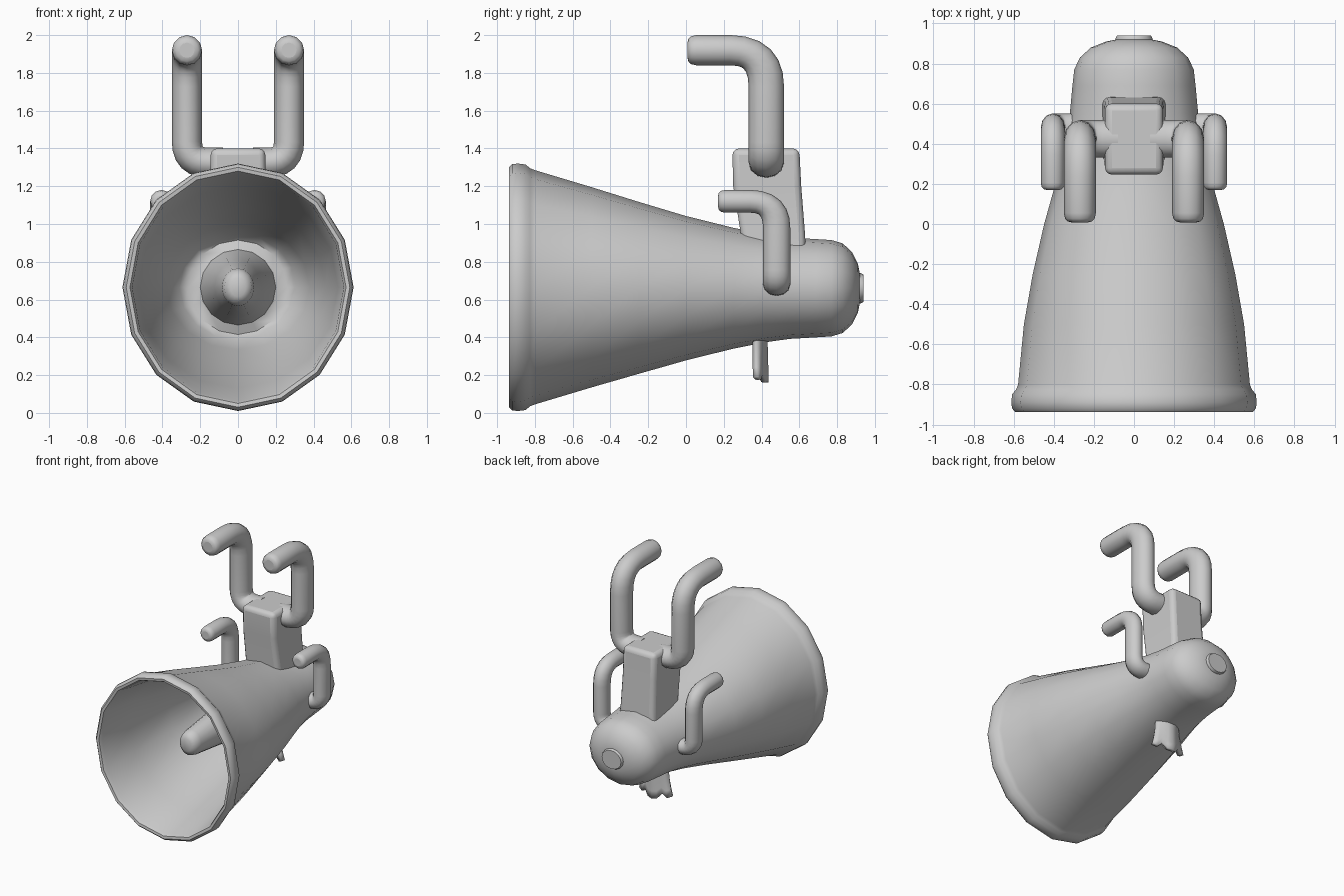
import bpy, bmesh, math
from mathutils import Vector

if "Cube" in bpy.data.objects:
    bpy.data.objects.remove(bpy.data.objects["Cube"])


def finish(ob, angle=40):
    bpy.ops.object.select_all(action='DESELECT')
    ob.select_set(True)
    bpy.context.view_layer.objects.active = ob
    bpy.ops.object.shade_smooth_by_angle(angle=math.radians(angle))


def add_mesh(name, bm, angle=40):
    bmesh.ops.recalc_face_normals(bm, faces=bm.faces)
    me = bpy.data.meshes.new(name)
    bm.to_mesh(me)
    bm.free()
    ob = bpy.data.objects.new(name, me)
    bpy.context.collection.objects.link(ob)
    finish(ob, angle)
    return ob


def lathe(name, rows, sides, angle=40):
    """Elliptical rings along y; each row is (y, rx, rz, centre z)."""
    bm = bmesh.new()
    rings = []
    for y, rx, rz, zc in rows:
        rings.append([bm.verts.new((rx * math.sin(2 * math.pi * i / sides), y,
                                    zc + rz * math.cos(2 * math.pi * i / sides)))
                      for i in range(sides)])
    for a, b in zip(rings, rings[1:]):
        for i in range(sides):
            j = (i + 1) % sides
            bm.faces.new((a[i], a[j], b[j], b[i]))
    bm.faces.new(rings[0])
    bm.faces.new(rings[-1])
    return add_mesh(name, bm, angle)


def fillet(points, radii, steps=6):
    """Round the inner corners of a path."""
    pts = [Vector(p) for p in points]
    out = [pts[0]]
    for k in range(1, len(pts) - 1):
        p = pts[k]
        a = p + (pts[k - 1] - p).normalized() * radii[k - 1]
        b = p + (pts[k + 1] - p).normalized() * radii[k - 1]
        for i in range(steps + 1):
            t = i / steps
            out.append(a * (1 - t) ** 2 + p * (2 * t * (1 - t)) + b * t * t)
    return out + [pts[-1]]


def tube(name, points, radii, r, y_scale):
    """Bent bar with a rounded free end, stretched a little along y."""
    path = [Vector((p.x, p.y / y_scale, p.z)) for p in fillet(points, radii)]
    tip = path.pop()
    d = (tip - path[-1]).normalized()
    data = [(p, 1.0) for p in path]
    for back, s in ((0.5, 1.0), (0.2, 0.92), (0.05, 0.75), (0.0, 0.5)):
        data.append((tip - d * r * back, s))
    cu = bpy.data.curves.new(name, 'CURVE')
    cu.dimensions = '3D'
    cu.bevel_depth = r
    cu.bevel_resolution = 4
    cu.use_fill_caps = True
    sp = cu.splines.new('POLY')
    sp.points.add(len(data) - 1)
    for q, (p, s) in zip(sp.points, data):
        q.co = (*p, 1)
        q.radius = s
    ob = bpy.data.objects.new(name, cu)
    ob.scale.y = y_scale
    bpy.context.collection.objects.link(ob)
    bpy.ops.object.select_all(action='DESELECT')
    ob.select_set(True)
    bpy.context.view_layer.objects.active = ob
    bpy.ops.object.convert(target='MESH')
    finish(bpy.context.object, 60)


# Horn: outer shell with rounded back, rolled rim, inner wall and central cone
Z = 0.665
lathe("horn", [
    (0.92, 0.09, 0.08, 0.66), (0.91, 0.14, 0.13, 0.66), (0.88, 0.215, 0.19, 0.66),
    (0.83, 0.27, 0.237, 0.66), (0.77, 0.298, 0.255, 0.66), (0.69, 0.307, 0.26, 0.66),
    (0.55, 0.32, 0.268, 0.66), (0.42, 0.338, 0.286, 0.66), (0.25, 0.378, 0.32, 0.66),
    (0.0, 0.448, 0.382, 0.66), (-0.25, 0.505, 0.455, 0.662), (-0.5, 0.549, 0.53, Z),
    (-0.8, 0.578, 0.62, Z), (-0.825, 0.588, 0.63, Z), (-0.85, 0.608, 0.65, Z),
    (-0.89, 0.612, 0.655, Z), (-0.92, 0.608, 0.652, Z), (-0.938, 0.592, 0.635, Z),
    (-0.935, 0.572, 0.615, Z), (-0.91, 0.56, 0.603, Z), (-0.6, 0.53, 0.535, Z),
    (-0.2, 0.465, 0.42, Z), (0.1, 0.38, 0.33, Z), (0.25, 0.31, 0.28, Z),
    (0.28, 0.26, 0.25, Z), (0.26, 0.2, 0.2, Z), (0.1, 0.16, 0.17, Z),
    (-0.2, 0.125, 0.14, Z), (-0.58, 0.085, 0.1, Z), (-0.63, 0.072, 0.085, Z),
    (-0.65, 0.04, 0.05, Z)], 16, 55)

# Button on the back
lathe("back_button", [(0.88, 0.092, 0.08, 0.66), (0.925, 0.092, 0.08, 0.66),
                      (0.94, 0.085, 0.073, 0.66)], 16)

# Upright neck block: tapered box with softened edges
bm = bmesh.new()
rings = []
for z, w, y0, y1 in ((0.75, 0.17, 0.29, 0.64), (0.95, 0.15, 0.29, 0.63),
                     (1.2, 0.145, 0.25, 0.61), (1.4, 0.145, 0.245, 0.60)):
    rings.append([bm.verts.new(c) for c in ((-w, y0, z), (w, y0, z), (w, y1, z), (-w, y1, z))])
for a, b in zip(rings, rings[1:]):
    for i in range(4):
        bm.faces.new((a[i], a[(i + 1) % 4], b[(i + 1) % 4], b[i]))
bm.faces.new(rings[0])
bm.faces.new(rings[-1])
neck = add_mesh("neck", bm, 40)
bev = neck.modifiers.new("bevel", 'BEVEL')
bev.width = 0.035
bev.segments = 3
bev.limit_method = 'ANGLE'

# Bent bars on both sides
for side, s in (("left", -1), ("right", 1)):
    tube("upper_bar_" + side,
         [(s * 0.08, 0.425, 1.325), (s * 0.27, 0.425, 1.325),
          (s * 0.27, 0.425, 1.92), (s * 0.27, 0.008, 1.92)], [0.11, 0.19], 0.08, 1.17)
    tube("lower_bar_" + side,
         [(s * 0.25, 0.48, 0.68), (s * 0.405, 0.48, 0.68),
          (s * 0.405, 0.48, 1.12), (s * 0.405, 0.17, 1.12)], [0.08, 0.14], 0.06, 1.2)

# Three-lobed fin below, curling forward at its sides
bm = bmesh.new()
tips = (0.19, 0.175, 0.205, 0.165, 0.16, 0.165, 0.205, 0.175, 0.19)
grid = []
for i, tip in enumerate(tips):
    u = (i - 4) / 4
    col = []
    for k in range(6):
        t = k / 5
        x = u * (0.10 + 0.04 * t * t)
        y = 0.415 - 0.055 * u * u + 0.008 * math.cos(u * 2 * math.pi) * t
        col.append(bm.verts.new((x, y, 0.45 + (tip - 0.45) * t)))
    grid.append(col)
for a, b in zip(grid, grid[1:]):
    for k in range(5):
        bm.faces.new((a[k], b[k], b[k + 1], a[k + 1]))
fin = add_mesh("fin", bm, 60)
sol = fin.modifiers.new("thickness", 'SOLIDIFY')
sol.thickness = 0.03
sol.offset = 0
